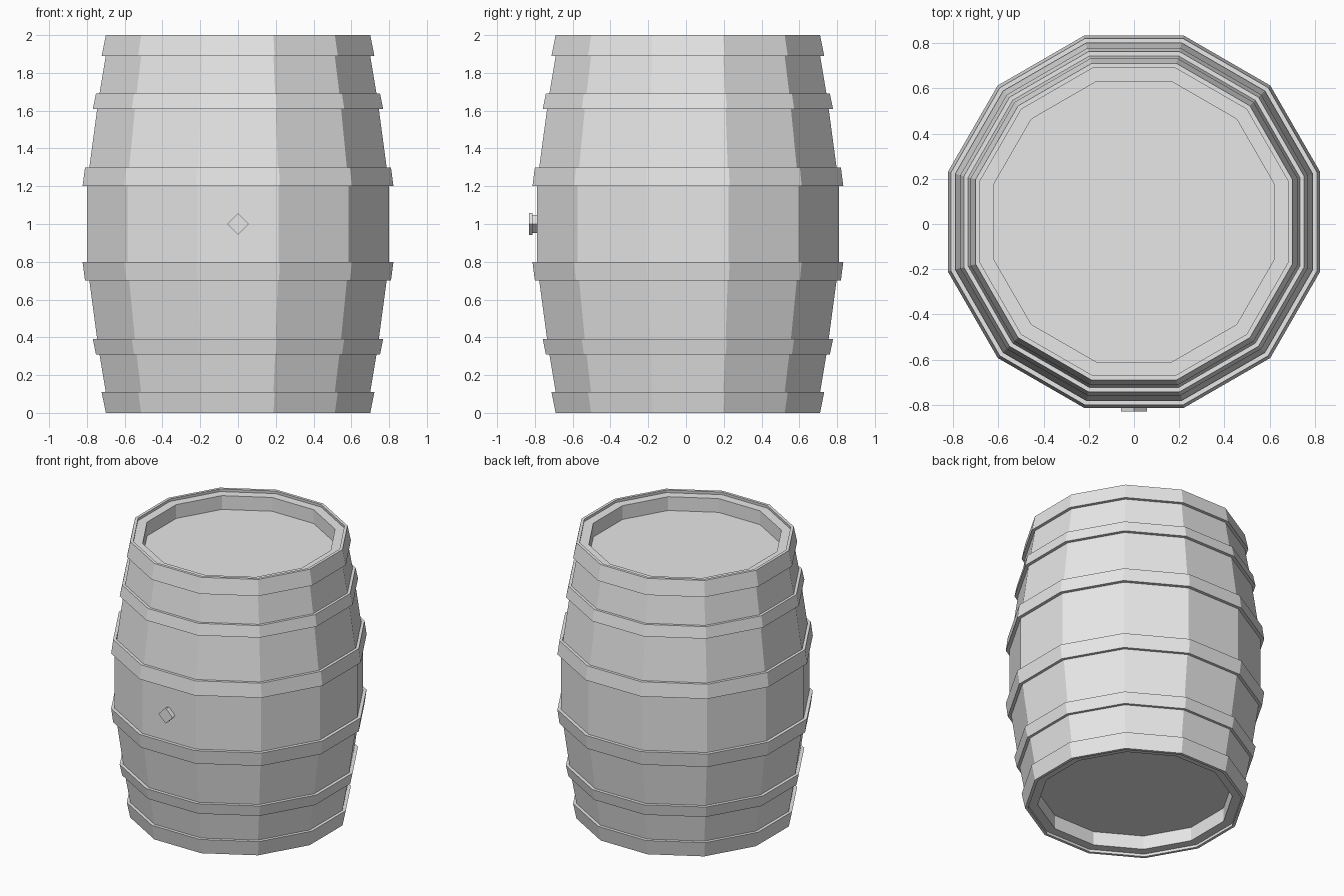
import bpy
import bmesh
import math

cube = bpy.data.objects.get("Cube")
if cube:
    bpy.data.objects.remove(cube, do_unlink=True)

SIDES = 12
CENTRE_Y = 0.01

grey = bpy.data.materials.new("plain_grey")
grey.use_nodes = True
grey.diffuse_color = (0.8, 0.8, 0.8, 1)
grey.node_tree.nodes["Principled BSDF"].inputs["Base Color"].default_value = (0.8, 0.8, 0.8, 1)


def finish(name, bm):
    bmesh.ops.recalc_face_normals(bm, faces=bm.faces[:])
    mesh = bpy.data.meshes.new(name)
    bm.to_mesh(mesh)
    bm.free()
    mesh.materials.append(grey)
    obj = bpy.data.objects.new(name, mesh)
    bpy.context.collection.objects.link(obj)
    return obj


def lathe(name, profile, sides=SIDES, closed=False):
    """Turn (flat-to-centre radius, height) points into a faceted solid."""
    bm = bmesh.new()
    rings = []
    for radius, z in profile:
        corner = radius / math.cos(math.pi / sides)
        angles = [2 * math.pi * (i + 0.5) / sides for i in range(sides)]
        rings.append([bm.verts.new((corner * math.cos(a), corner * math.sin(a), z))
                      for a in angles])
    pairs = list(zip(rings, rings[1:]))
    if closed:
        pairs.append((rings[-1], rings[0]))
    else:
        bm.faces.new(rings[0])
        bm.faces.new(rings[-1])
    for low, high in pairs:
        for i in range(sides):
            j = (i + 1) % sides
            bm.faces.new((low[i], low[j], high[j], high[i]))
    return finish(name, bm)


# Staves with recessed heads, symmetric about mid height
lower = [(0.62, 0.12), (0.62, 0.02), (0.682, 0.02), (0.70, 0.11),
         (0.74, 0.35), (0.787, 0.70), (0.80, 0.80)]
upper = [(r, 2 - z) for r, z in reversed(lower)]
parts = [lathe("barrel_body", lower + upper)]

# Hoops: name, outer end height and radius, inner end height and radius
hoops = [("end", 0.0, 0.70, 0.11, 0.722),
         ("quarter", 0.31, 0.752, 0.39, 0.768),
         ("middle", 0.70, 0.81, 0.80, 0.823)]
for name, z0, r0, z1, r1 in hoops:
    band = [(r0, z0), (r1, z1), (r1 - 0.03, z1), (r0 - 0.02, z0)]
    parts.append(lathe("lower_" + name + "_hoop", band, closed=True))
    flipped = [(r, 2 - z) for r, z in band]
    parts.append(lathe("upper_" + name + "_hoop", flipped, closed=True))

# Diamond bung with a narrower neck, facing the front
side = math.sqrt(0.5)
bung = lathe("bung", [(0.048 * side, 0.77), (0.048 * side, 0.822),
                      (0.057 * side, 0.822), (0.057 * side, 0.84)], sides=4)
bung.rotation_euler = (math.pi / 2, math.pi / 4, 0)
bung.location.z = 1
parts.append(bung)

for part in parts:
    part.location.y = CENTRE_Y
